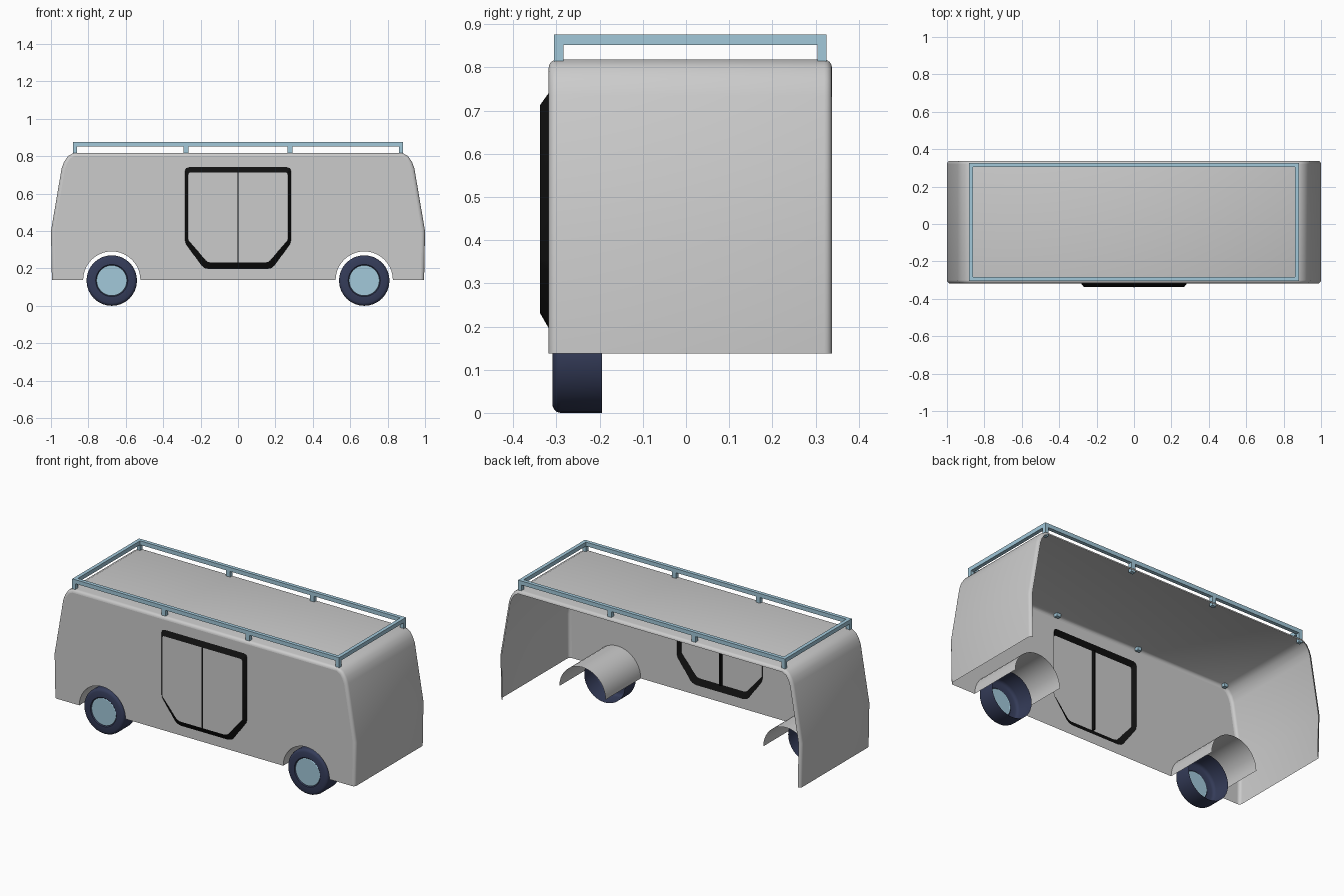
import bpy, bmesh, math
from mathutils import Vector

if "Cube" in bpy.data.objects:
    bpy.data.objects.remove(bpy.data.objects["Cube"])

YF, YB = -0.318, 0.338      # front wall plane, open back plane
ZB = 0.138                  # bottom of the body
WX, AR = 0.675, 0.153       # wheel position, arch radius


def material(name, rgb):
    m = bpy.data.materials.new(name)
    m.diffuse_color = (*rgb, 1)
    m.use_nodes = True
    m.node_tree.nodes["Principled BSDF"].inputs["Base Color"].default_value = m.diffuse_color
    return m


navy = material("navy", (0.035, 0.045, 0.10))
blue = material("light_blue", (0.36, 0.58, 0.70))
black = material("black", (0.005, 0.005, 0.005))


def finish(name, bm, mat=None, angle=None, recalc=True):
    if recalc:
        bmesh.ops.recalc_face_normals(bm, faces=bm.faces[:])
    me = bpy.data.meshes.new(name)
    bm.to_mesh(me)
    bm.free()
    ob = bpy.data.objects.new(name, me)
    bpy.context.collection.objects.link(ob)
    if mat:
        me.materials.append(mat)
    if angle:
        bpy.ops.object.select_all(action='DESELECT')
        ob.select_set(True)
        bpy.context.view_layer.objects.active = ob
        bpy.ops.object.shade_smooth_by_angle(angle=math.radians(angle))
    return ob


def loft(bm, rings, closed):
    # quad strips between consecutive point rings
    vs = [[bm.verts.new(p) for p in r] for r in rings]
    for a, b in zip(vs, vs[1:]):
        n = len(a)
        for i in range(n if closed else n - 1):
            j = (i + 1) % n
            bm.faces.new((a[i], a[j], b[j], b[i]))
    return vs


def box(bm, lo, hi):
    r = bmesh.ops.create_cube(bm, size=1)
    for v in r['verts']:
        v.co = Vector([(l + h) / 2 + c * (h - l) for l, h, c in zip(lo, hi, v.co)])


# side profile of the van: (x, z, normal x, normal z), right half going up
HALF = [(0.995, ZB, 1, 0), (1.0, 0.40, 1, 0), (0.943, 0.735, .98, .2), (0.93, 0.77, .9, .4),
        (0.910, 0.80, .7, .7), (0.878, 0.818, .2, 1)]


def section(y, inset):
    right = [(x - nx * inset, y, z - nz * inset) for x, z, nx, nz in HALF]
    return [(-x, y, z) for x, y, z in right] + right[::-1]


# body shell: ends and roof, rounded at front and back, open at back and below
R = 0.018
rings = []
for i in range(5):
    t = math.radians(22.5 * i)
    rings.append(section(YF + R * (1 - math.sin(t)), R * (1 - math.cos(t))))
rings.reverse()
rings.sort(key=lambda r: r[0][1])
back = [section(YF + YB - r[0][1], HALF[1][0] - abs(r[1][0])) for r in rings][::-1]
bm = bmesh.new()
loft(bm, rings + back, False)
finish("body_shell", bm, angle=30)


# door outlines, mirrored from the right half (top to bottom)
def door_ring(y, half):
    return [(x, y, z) for x, z in half] + [(-x, y, z) for x, z in half[::-1]]


outer = door_ring(YF, [(.262, .741), (.277, .736), (.283, .722), (.283, .35), (.278, .33),
                       (.195, .215), (.180, .202), (.155, .196)])
inner = door_ring(-0.338, [(.254, .713), (.263, .710), (.267, .700), (.267, .358), (.264, .348),
                           (.172, .243), (.162, .235), (.145, .231)])


def arch(cx, y):
    return [(cx + AR * math.cos(math.pi * i / 20), y, ZB + AR * math.sin(math.pi * i / 20))
            for i in range(21)]


# front wall with wheel arch cut-outs and the door opening
bm = bmesh.new()
outline = section(YF, R) + arch(WX, YF) + arch(-WX, YF)
for loop in (outline, outer):
    vs = [bm.verts.new(p) for p in loop]
    for a, b in zip(vs, vs[1:] + vs[:1]):
        bm.edges.new((a, b))
bmesh.ops.triangle_fill(bm, use_beauty=True, use_dissolve=False, edges=bm.edges[:],
                        normal=(0, -1, 0))
for f in bm.faces:
    f.normal_update()
    if f.normal.y > 0:
        f.normal_flip()
finish("front_wall", bm, recalc=False)

# door: black sloped rim, grey raised panel, black centre seam
bm = bmesh.new()
loft(bm, [outer, inner], True)
finish("door_rim", bm, black, 25)
bm = bmesh.new()
f = bm.faces.new([bm.verts.new(p) for p in inner])
f.normal_update()
if f.normal.y > 0:
    f.normal_flip()
finish("door_panel", bm, recalc=False)
bm = bmesh.new()
box(bm, (-.004, -.3385, .231), (.004, -.320, .713))
finish("door_seam", bm, black)


def revolve(bm, cx, cz, prof, n=32):
    rings = [[(cx + r * math.cos(2 * math.pi * i / n), y, cz + r * math.sin(2 * math.pi * i / n))
              for i in range(n)] for r, y in prof]
    return loft(bm, rings, True)


for side, cx in (("left", -WX), ("right", WX)):
    # wheel well
    bm = bmesh.new()
    loft(bm, [arch(cx, YF), arch(cx, 0.015)], False)
    finish(side + "_wheel_well", bm, angle=30)
    # tyre, open at the back
    bm = bmesh.new()
    revolve(bm, cx, .135, [(.135, -.195), (.135, -.290), (.133, -.299), (.128, -.305),
                           (.119, -.309), (.086, -.309), (.081, -.304)])
    finish(side + "_tyre", bm, navy, 35)
    # hub disc
    bm = bmesh.new()
    vs = revolve(bm, cx, .135, [(.081, -.304), (.078, -.306)])
    bm.faces.new(vs[-1])
    finish(side + "_hub", bm, blue, 30)

# roof rack: rails and posts
X0, Y0, Y1, W = .883, -.306, .326, .022
Z0, Z1 = .852, .876
bm = bmesh.new()
for y in (Y0, Y1 - W):
    box(bm, (-X0, y, Z0), (X0, y + W, Z1))
for x in (-X0, X0 - W):
    box(bm, (x, Y0 + W, Z0), (x + W, Y1 - W, Z1))
finish("rack_rails", bm, blue)
bm = bmesh.new()
for y in (Y0, Y1 - W):
    for x, w in ((-X0 + W / 2, W), (X0 - W / 2, W), (-.278, .027), (.278, .027)):
        box(bm, (x - w / 2, y, .798), (x + w / 2, y + W, Z0))
finish("rack_posts", bm, blue)
